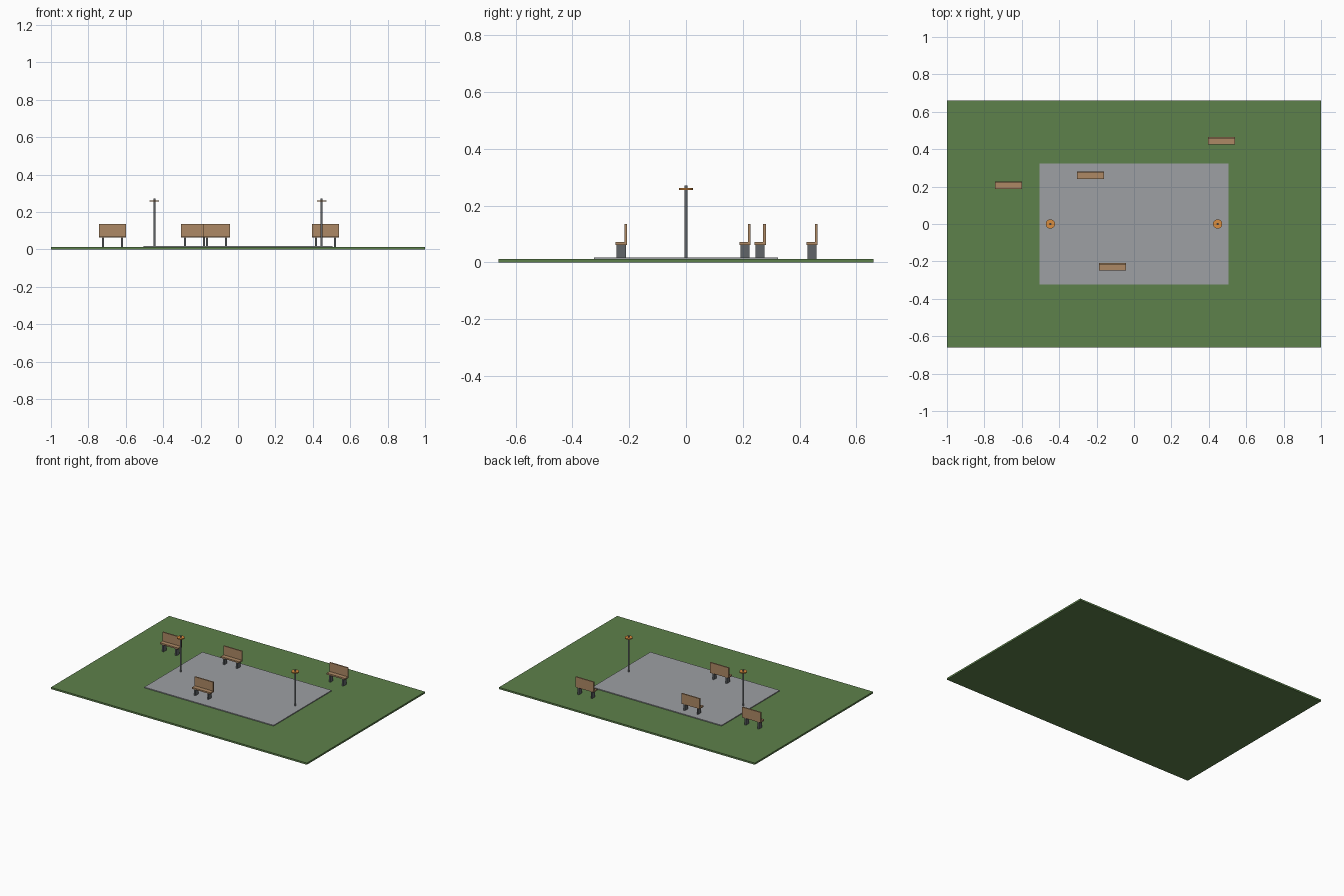
import bpy

if "Cube" in bpy.data.objects:
    bpy.data.objects.remove(bpy.data.objects["Cube"])

def material(name, rgb):
    m = bpy.data.materials.new(name)
    m.diffuse_color = (*rgb, 1)
    m.use_nodes = True
    m.node_tree.nodes["Principled BSDF"].inputs["Base Color"].default_value = m.diffuse_color
    return m

grass = material("grass_green", (0.11, 0.22, 0.07))
wood = material("wood_brown", (0.42, 0.25, 0.13))
amber = material("lamp_amber", (0.70, 0.27, 0.05))
paving = material("paving_grey", (0.34, 0.35, 0.37))
iron = material("iron_grey", (0.12, 0.13, 0.14))

def box(name, lo, hi, mat):
    bpy.ops.mesh.primitive_cube_add(size=1, location=[(a + b) / 2 for a, b in zip(lo, hi)])
    o = bpy.context.object
    o.name = name
    o.scale = [b - a for a, b in zip(lo, hi)]
    bpy.ops.object.transform_apply(location=False, rotation=False, scale=True)
    o.data.materials.append(mat)

def cylinder(name, x, z0, z1, r, sides, mat):
    bpy.ops.mesh.primitive_cylinder_add(vertices=sides, radius=r, depth=z1 - z0,
                                        location=(x, 0, (z0 + z1) / 2))
    o = bpy.context.object
    o.name = name
    o.data.materials.append(mat)
    bpy.ops.object.shade_smooth_by_angle()

# Lawn and paved square
box("lawn", (-1, -0.66, 0), (1, 0.66, 0.012), grass)
box("paved_square", (-0.505, -0.324, 0.011), (0.505, 0.324, 0.018), paving)

# Benches: seat, backrest on the +y edge, two slab legs
for x, y in [(-0.671, 0.208), (-0.232, 0.261), (-0.115, -0.228), (0.468, 0.444)]:
    box("bench_seat", (x - 0.072, y - 0.02, 0.062), (x + 0.072, y + 0.02, 0.072), wood)
    box("bench_back", (x - 0.072, y + 0.011, 0.07), (x + 0.072, y + 0.02, 0.135), wood)
    for s in (-1, 1):
        lx = x + s * 0.051
        box("bench_leg", (lx - 0.005, y - 0.016, 0.012), (lx + 0.005, y + 0.016, 0.063), iron)

# Lamp posts
for x in (-0.447, 0.447):
    cylinder("lamp_post", x, 0.012, 0.272, 0.006, 16, iron)
    cylinder("lamp_disc", x, 0.255, 0.262, 0.025, 24, amber)
